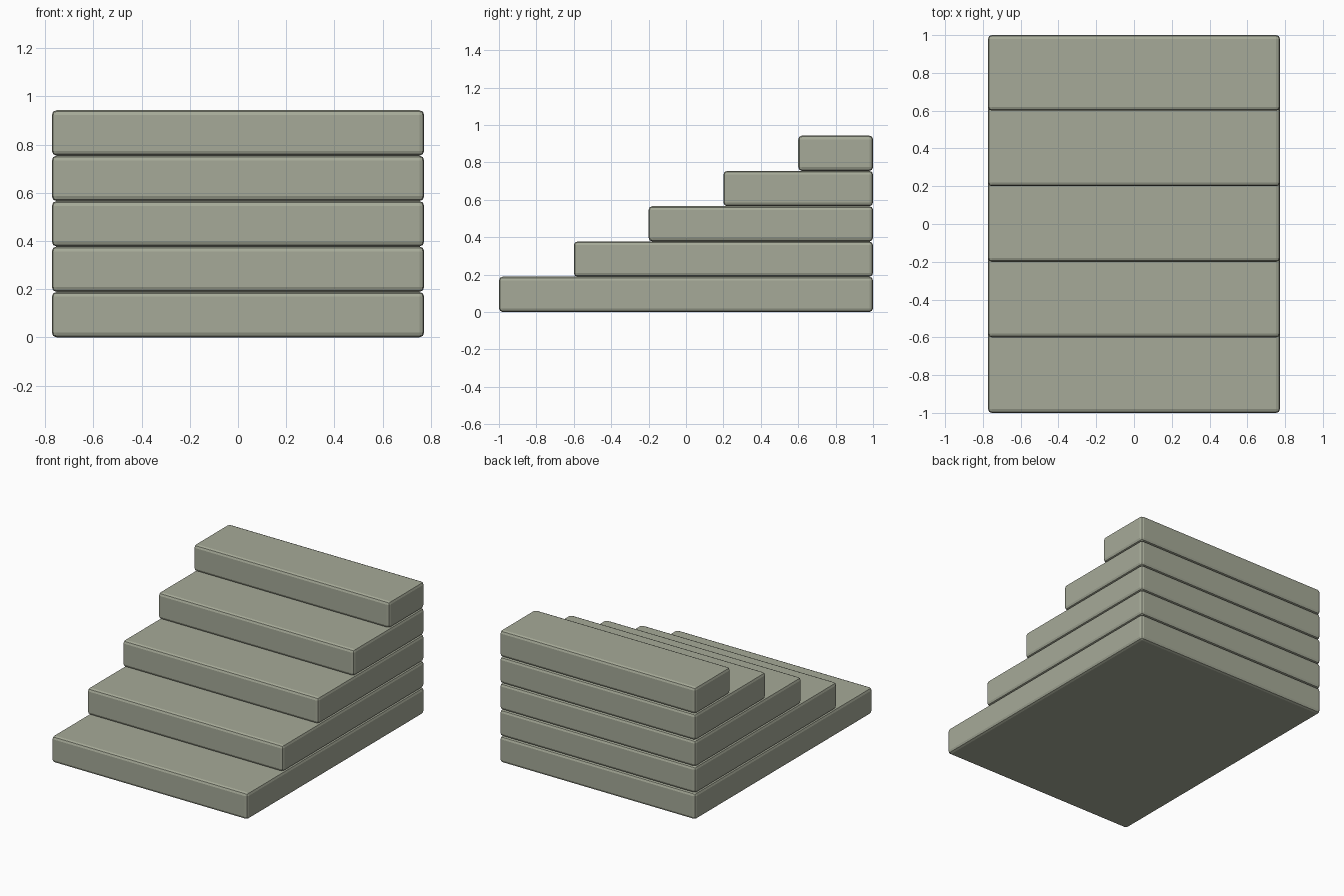
import bpy
import bmesh
from mathutils import Matrix, Vector

default_cube = bpy.data.objects.get("Cube")
if default_cube:
    bpy.data.objects.remove(default_cube, do_unlink=True)

STEPS = 5
WIDTH = 1.546
RISE = 0.1886
TREAD = 0.4
BACK = 1.0
BEVEL = 0.02

# Grey-green stone
stone = bpy.data.materials.new("grey_green_stone")
stone.use_nodes = True
colour = (0.381, 0.402, 0.314, 1.0)
stone.diffuse_color = colour
stone.node_tree.nodes["Principled BSDF"].inputs["Base Color"].default_value = colour


def add_slab(name, front, bottom):
    """Rounded slab running from its front edge to the shared back plane."""
    depth = BACK - front
    centre = Vector((0, (front + BACK) / 2, bottom + RISE / 2))
    bm = bmesh.new()
    bmesh.ops.create_cube(bm, size=1, matrix=Matrix.Diagonal((WIDTH, depth, RISE, 1)))
    bmesh.ops.bevel(bm, geom=bm.edges[:], offset=BEVEL, segments=2,
                    profile=0.5, affect='EDGES')
    mesh = bpy.data.meshes.new(name)
    bm.to_mesh(mesh)
    bm.free()
    mesh.materials.append(stone)
    slab = bpy.data.objects.new(name, mesh)
    slab.location = centre
    bpy.context.collection.objects.link(slab)


# Stacked steps, each set back by one tread
for i in range(STEPS):
    add_slab(f"step_{i + 1}", -BACK + i * TREAD, i * RISE)
